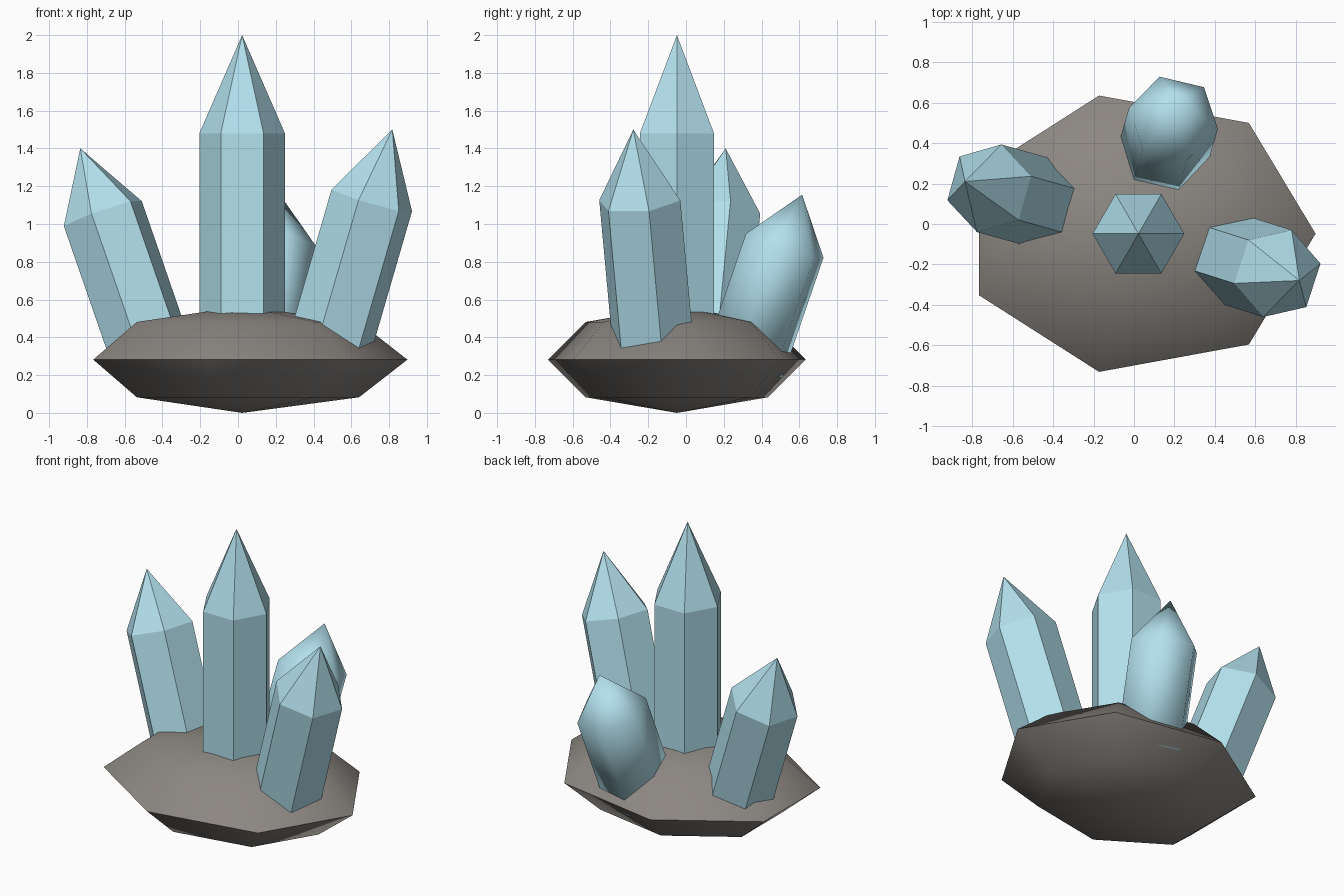
import bpy, bmesh, math
from mathutils import Vector, Matrix

if "Cube" in bpy.data.objects:
    bpy.data.objects.remove(bpy.data.objects["Cube"])


def material(name, color):
    m = bpy.data.materials.new(name)
    m.diffuse_color = color
    m.use_nodes = True
    m.node_tree.nodes["Principled BSDF"].inputs["Base Color"].default_value = m.diffuse_color
    return m


def add_object(name, bm, mat):
    bmesh.ops.recalc_face_normals(bm, faces=bm.faces)
    mesh = bpy.data.meshes.new(name)
    bm.to_mesh(mesh)
    bm.free()
    mesh.materials.append(mat)
    ob = bpy.data.objects.new(name, mesh)
    bpy.context.collection.objects.link(ob)
    return ob


def crystal(name, tip, lean, base_z, tip_height, side, radius, smooth=False):
    """Six-sided prism with a pointed end; lean = (dx/dz, dy/dz) of its axis."""
    tip, slope = Vector(tip), Vector((lean[0], lean[1], 1))
    axis = slope.normalized()
    ref = Vector(side)
    u = (ref - axis * ref.dot(axis)).normalized()
    v = axis.cross(u)
    bm = bmesh.new()

    def ring(drop):
        c = tip - slope * drop
        return [bm.verts.new(c + (u * math.cos(a) + v * math.sin(a)) * radius)
                for a in (i * math.pi / 3 for i in range(6))]

    low, high = ring(tip.z - base_z), ring(tip_height)
    point = bm.verts.new(tip)
    bm.faces.new(low)
    for i in range(6):
        j = (i + 1) % 6
        bm.faces.new((low[i], low[j], high[j], high[i]))
        bm.faces.new((high[i], high[j], point))
    for f in bm.faces:
        f.smooth = smooth
    return add_object(name, bm, ice)


ice = material("ice_blue", (0.45, 0.75, 0.85, 1))
stone = material("stone", (0.26, 0.24, 0.22, 1))

# Rock base: flattened seven-sided ball with a sharp rim
bm = bmesh.new()
bmesh.ops.create_uvsphere(bm, u_segments=7, v_segments=4, radius=1)
bmesh.ops.transform(bm, verts=bm.verts, matrix=Matrix.Translation((0.022, -0.048, 0.282))
                    @ Matrix.Diagonal((0.875, 0.7, 0.282, 1))
                    @ Matrix.Rotation(-math.pi / 2, 4, 'Z'))
rock = add_object("rock_base", bm, stone)
bpy.context.view_layer.objects.active = rock
rock.select_set(True)
bpy.ops.object.shade_smooth_by_angle(angle=math.radians(45))

# Crystals: the tall centre one and three leaning outwards
crystal("centre_crystal", (0.022, -0.048, 2.0), (0, 0), 0.28, 0.52, (1, 0, 0), 0.2265)
crystal("left_crystal", (-0.835, 0.21, 1.4), (-0.346, 0.097), 0.25, 0.345,
        (-0.06, -0.216, 0), 0.2245)
crystal("right_crystal", (0.817, -0.279, 1.5), (0.29, -0.092), 0.25, 0.375,
        (0.07, 0.213, 0), 0.226)
crystal("back_crystal", (0.222, 0.615, 1.155), (0.1, 0.343), 0.255, 0.27,
        (0.215, -0.05, 0), 0.2255, smooth=True)
